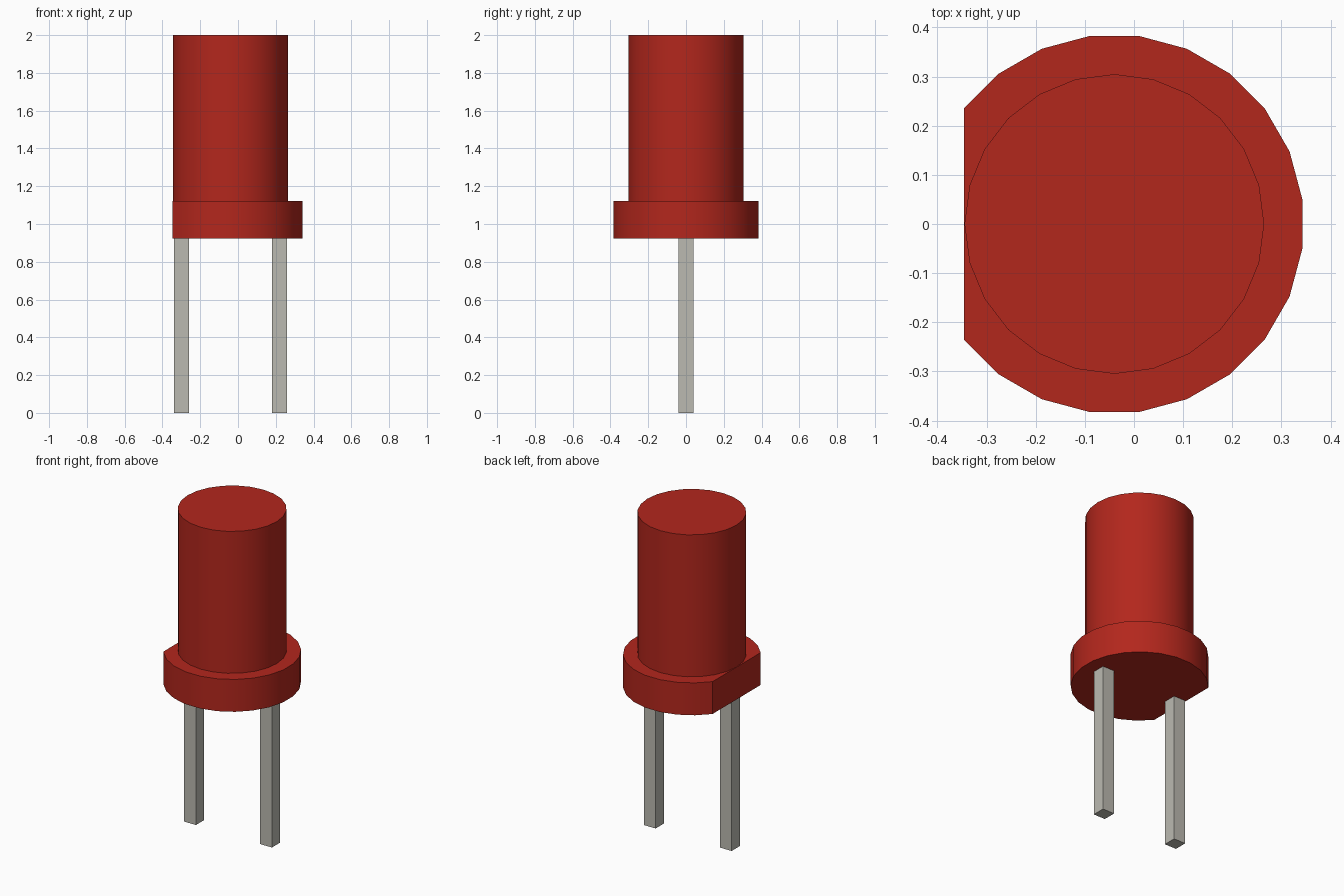
import bpy, bmesh
from math import cos, sin, radians

if "Cube" in bpy.data.objects:
    bpy.data.objects.remove(bpy.data.objects["Cube"])

CX = -0.04  # shared axis of lens, flange and pins


def material(name, colour):
    m = bpy.data.materials.new(name)
    m.diffuse_color = (*colour, 1)
    m.use_nodes = True
    m.node_tree.nodes["Principled BSDF"].inputs["Base Color"].default_value = m.diffuse_color
    return m


def prism(name, outline, z0, z1, mat):
    bm = bmesh.new()
    base = bm.faces.new([bm.verts.new((CX + x, y, z0)) for x, y in outline])
    top = bmesh.ops.extrude_face_region(bm, geom=[base], use_keep_orig=True)["geom"]
    for v in top:
        if isinstance(v, bmesh.types.BMVert):
            v.co.z = z1
    bmesh.ops.recalc_face_normals(bm, faces=bm.faces)
    mesh = bpy.data.meshes.new(name)
    bm.to_mesh(mesh)
    bm.free()
    mesh.materials.append(mat)
    obj = bpy.data.objects.new(name, mesh)
    bpy.context.collection.objects.link(obj)
    bpy.ops.object.select_all(action='DESELECT')
    obj.select_set(True)
    bpy.context.view_layer.objects.active = obj
    bpy.ops.object.shade_smooth_by_angle(angle=radians(30))
    return obj


def arc(radius, start, count):
    return [(radius * cos(radians(start + 15 * i)), radius * sin(radians(start + 15 * i)))
            for i in range(count)]


red = material("red_plastic", (0.45, 0.02, 0.012))
metal = material("pin_metal", (0.5, 0.49, 0.44))

# Lens: 24-sided cylinder
prism("lens", arc(0.305, 0, 24), 1.123, 2.0, red)

# Flange: 24-sided disc with one flat on the -x side
prism("flange", arc(0.386, -142.5, 20), 0.923, 1.123, red)

# Two square pins
for name, px in (("left_pin", -0.26), ("right_pin", 0.26)):
    h = 0.04
    prism(name, [(px - h, -h), (px + h, -h), (px + h, h), (px - h, h)], 0, 0.923, metal)
